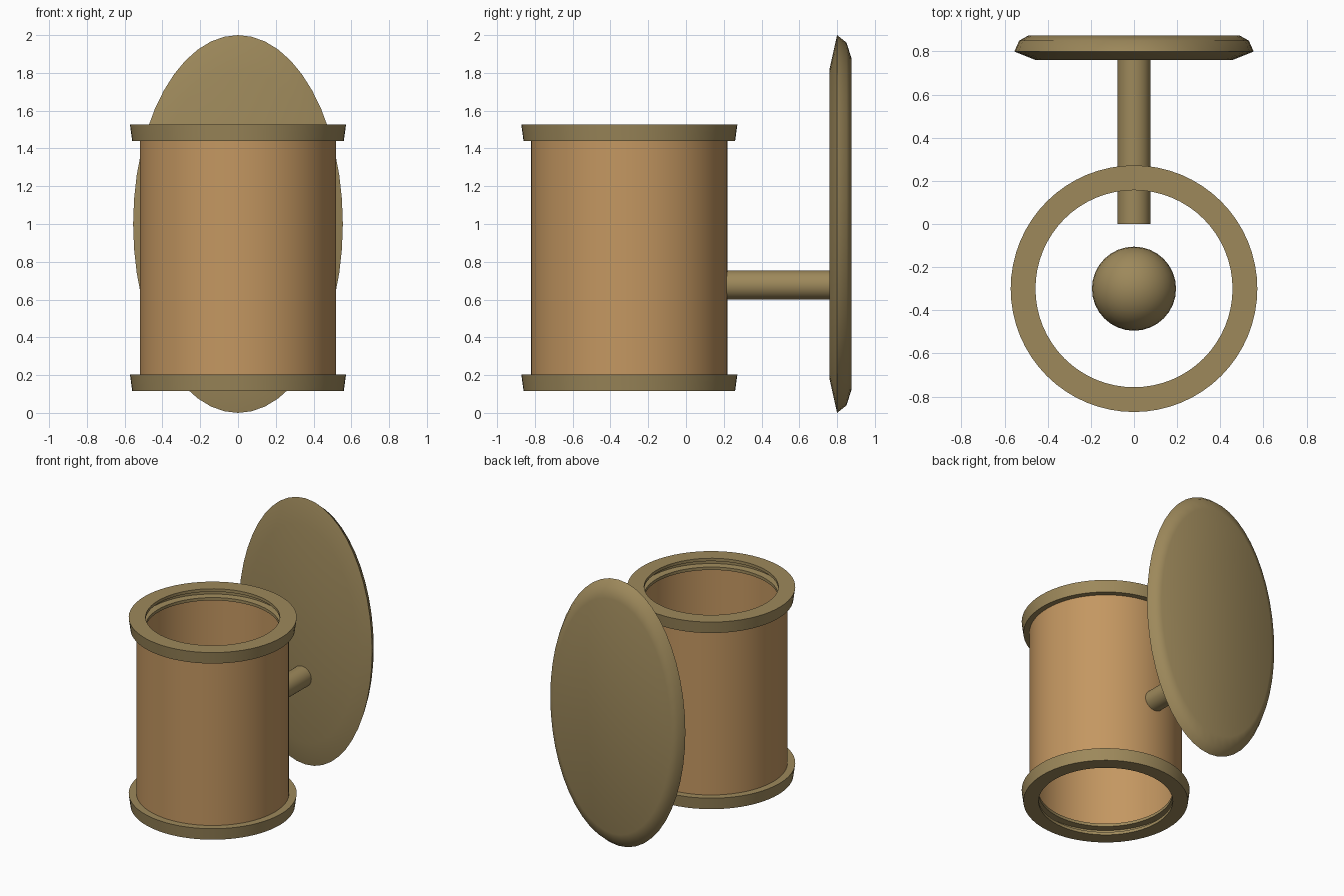
import bpy, bmesh
from math import sin, cos, pi, radians

if "Cube" in bpy.data.objects:
    bpy.data.objects.remove(bpy.data.objects["Cube"])


def material(name, rgb):
    m = bpy.data.materials.new(name)
    m.diffuse_color = (*rgb, 1)
    m.use_nodes = True
    m.node_tree.nodes["Principled BSDF"].inputs["Base Color"].default_value = m.diffuse_color
    return m


brass = material("brass", (0.34, 0.25, 0.105))
amber = material("amber", (0.55, 0.31, 0.12))


def lathe(name, profile, mat, n=64, loc=(0, 0, 0), rot_x=0, squash=1.0,
          closed=False, caps=False, angle=40):
    """Revolve (radius, height) points round z; squash scales the x axis."""
    bm = bmesh.new()
    rings = [[bm.verts.new((r * squash * cos(2 * pi * i / n), r * sin(2 * pi * i / n), h))
              for i in range(n)] for r, h in profile]
    pairs = list(zip(rings, rings[1:]))
    if closed:
        pairs.append((rings[-1], rings[0]))
    for a, b in pairs:
        for i in range(n):
            j = (i + 1) % n
            bm.faces.new((a[i], a[j], b[j], b[i]))
    if caps:
        bm.faces.new(rings[0][::-1])
        bm.faces.new(rings[-1])
    bmesh.ops.recalc_face_normals(bm, faces=bm.faces)
    me = bpy.data.meshes.new(name)
    bm.to_mesh(me)
    bm.free()
    ob = bpy.data.objects.new(name, me)
    bpy.context.collection.objects.link(ob)
    finish(ob, mat, angle)
    ob.location = loc
    ob.rotation_euler.x = rot_x
    return ob


def finish(ob, mat, angle):
    ob.data.materials.append(mat)
    bpy.ops.object.select_all(action='DESELECT')
    ob.select_set(True)
    bpy.context.view_layer.objects.active = ob
    bpy.ops.object.shade_smooth_by_angle(angle=radians(angle))


# open cylindrical shade
lathe("shade", [(0.52, 0.16), (0.52, 1.485)], amber, loc=(0, -0.3, 0))

# rims with a groove on the inner side
rim = [(0.572, 0.044), (0.56, -0.044), (0.457, -0.044), (0.457, -0.022),
       (0.505, -0.018), (0.505, 0.018), (0.457, 0.022), (0.457, 0.044)]
for name, z in (("bottom_rim", 0.16), ("top_rim", 1.483)):
    lathe(name, rim, brass, loc=(0, -0.3, z), closed=True)

# oval wall plate, its axis turned to -y
plate = [(0.82, 0.04), (1.0, 0.0), (0.96, -0.05), (0.88, -0.075)]
lathe("wall_plate", plate, brass, n=48, loc=(0, 0.8, 1.0), rot_x=pi / 2,
      squash=0.555, caps=True, angle=60)

# arm from the plate into the shade
lathe("arm", [(0.077, 0), (0.077, 0.8)], brass, n=32, loc=(0, 0.8, 0.677),
      rot_x=pi / 2, caps=True)

# round bulb inside the shade
bpy.ops.mesh.primitive_uv_sphere_add(segments=32, ring_count=16, radius=0.195,
                                     location=(0, -0.3, 0.75))
bulb = bpy.context.object
bulb.name = "bulb"
finish(bulb, brass, 40)
